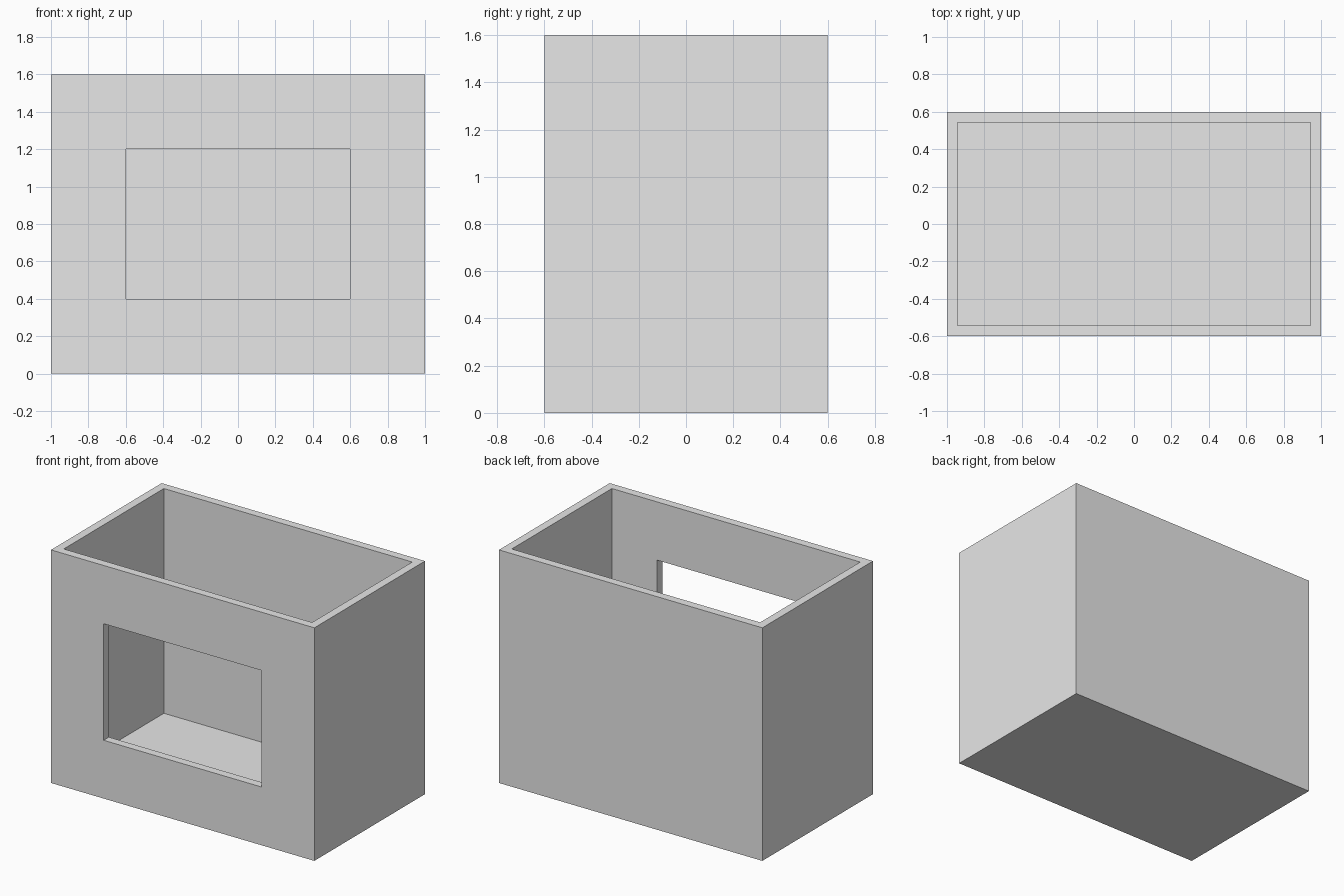
import bpy
from mathutils import Vector

WIDTH, DEPTH, HEIGHT = 2.0, 1.2, 1.6
WALL = 0.057

if "Cube" in bpy.data.objects:
    bpy.data.objects.remove(bpy.data.objects["Cube"], do_unlink=True)

grey = bpy.data.materials.new("light_grey")
grey.use_nodes = True
colour = (0.8, 0.8, 0.8, 1)
grey.diffuse_color = colour
grey.node_tree.nodes["Principled BSDF"].inputs["Base Color"].default_value = colour


def box(name, low, high):
    """Add a box spanning two opposite corners."""
    low, high = Vector(low), Vector(high)
    bpy.ops.mesh.primitive_cube_add(size=1, location=(low + high) / 2)
    obj = bpy.context.object
    obj.name = name
    obj.scale = high - low
    bpy.ops.object.transform_apply(location=True, rotation=False, scale=True)
    obj.data.materials.append(grey)
    return obj


def cut(target, cutter):
    """Subtract a hidden cutter from the target."""
    mod = target.modifiers.new(cutter.name, 'BOOLEAN')
    mod.operation = 'DIFFERENCE'
    mod.solver = 'EXACT'
    mod.object = cutter
    cutter.hide_render = True
    cutter.hide_viewport = True
    cutter.display_type = 'WIRE'


x, y = WIDTH / 2, DEPTH / 2

# Outer shell
shell = box("open_box", (-x, -y, 0), (x, y, HEIGHT))

# Hollow interior, open at the top
cavity = box("cavity_cutter", (WALL - x, WALL - y, WALL),
             (x - WALL, y - WALL, HEIGHT + 0.2))

# Rectangular window through the front wall only
window = box("window_cutter", (-0.6, -y - 0.2, 0.4), (0.6, 0, 1.2))

cut(shell, cavity)
cut(shell, window)

# Make the cuts permanent and remove the cutters
bpy.context.view_layer.update()
evaluated = shell.evaluated_get(bpy.context.evaluated_depsgraph_get())
shell_mesh = bpy.data.meshes.new_from_object(evaluated)
shell.modifiers.clear()
shell.data = shell_mesh
for cutter in (cavity, window):
    bpy.data.objects.remove(cutter, do_unlink=True)
